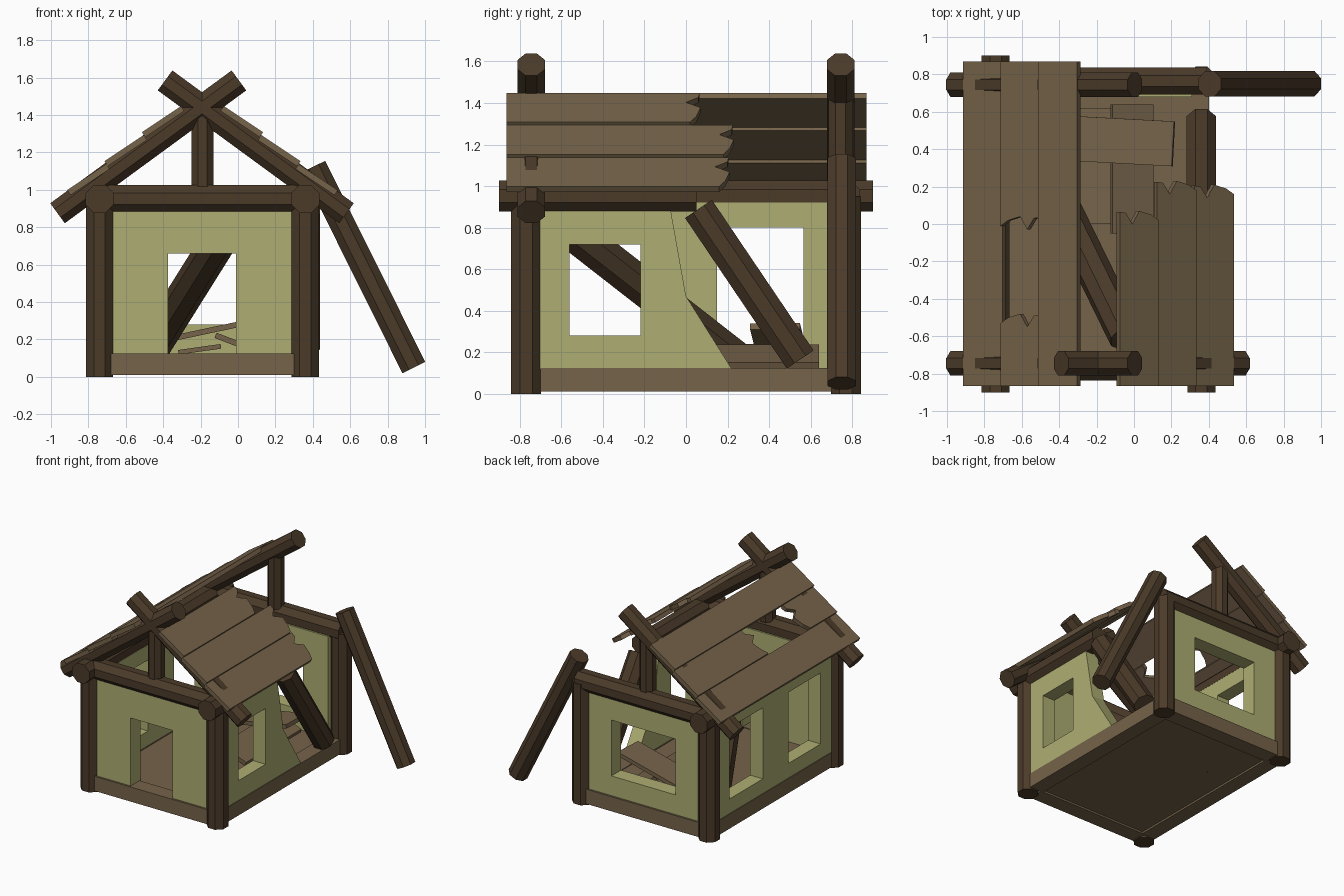
import bpy, bmesh, math
from mathutils import Vector, Matrix

if "Cube" in bpy.data.objects:
    bpy.data.objects.remove(bpy.data.objects["Cube"])

CX = -0.19  # centre line of the hut


def material(name, rgb):
    m = bpy.data.materials.new(name)
    m.diffuse_color = (*rgb, 1)
    m.use_nodes = True
    m.node_tree.nodes["Principled BSDF"].inputs["Base Color"].default_value = m.diffuse_color
    return m


LOG = material("log_wood", (0.07, 0.043, 0.022))
PLANK = material("plank_wood", (0.18, 0.125, 0.068))
PLASTER = material("green_plaster", (0.42, 0.42, 0.17))


def add(name, mesh, mat):
    mesh.materials.clear()
    mesh.materials.append(mat)
    ob = bpy.data.objects.new(name, mesh)
    bpy.context.collection.objects.link(ob)
    return ob


def log(name, a, b, apothem=0.073):
    """Eight-sided log between two points, flats facing the axes."""
    a, b = Vector(a), Vector(b)
    d = (b - a).normalized()
    ref = Vector((1, 0, 0)) if abs(d.y) > 0.5 else Vector((0, 1, 0))
    s = d.cross(ref).normalized()
    t = d.cross(s)
    mat = Matrix((s, t, d)).transposed().to_4x4()
    mat.translation = (a + b) / 2
    r = apothem / math.cos(math.pi / 8)
    bm = bmesh.new()
    bmesh.ops.create_cone(bm, cap_ends=True, segments=8, radius1=r, radius2=r,
                          depth=(b - a).length,
                          matrix=mat @ Matrix.Rotation(math.pi / 8, 4, 'Z'))
    me = bpy.data.meshes.new(name)
    bm.to_mesh(me)
    bm.free()
    return add(name, me, LOG)


def box(name, lo, hi, mat, rot=None):
    lo, hi = Vector(lo), Vector(hi)
    m = Matrix.Translation((lo + hi) / 2) @ (rot or Matrix()) @ Matrix.Diagonal((*(hi - lo), 1))
    bm = bmesh.new()
    bmesh.ops.create_cube(bm, size=1, matrix=m)
    me = bpy.data.meshes.new(name)
    bm.to_mesh(me)
    bm.free()
    return add(name, me, mat)


def slab(name, outlines, origin, u, v, thick, mat):
    """Flat panel from a 2D outline (later outlines are holes)."""
    cu = bpy.data.curves.new(name, 'CURVE')
    cu.dimensions, cu.fill_mode, cu.extrude = '2D', 'BOTH', thick / 2
    for pts in outlines:
        sp = cu.splines.new('POLY')
        sp.points.add(len(pts) - 1)
        for p, q in zip(sp.points, pts):
            p.co = (*q, 0, 1)
        sp.use_cyclic_u = True
    tmp = bpy.data.objects.new(name + "_outline", cu)
    bpy.context.collection.objects.link(tmp)
    dg = bpy.context.evaluated_depsgraph_get()
    me = bpy.data.meshes.new_from_object(tmp.evaluated_get(dg))
    bpy.data.objects.remove(tmp)
    u, v = Vector(u).normalized(), Vector(v).normalized()
    m = Matrix((u, v, u.cross(v))).transposed().to_4x4()
    m.translation = origin
    me.transform(m)
    for p in me.polygons:
        p.use_smooth = False
    return add(name, me, mat)


def rect(u0, u1, v0, v1):
    return [(u0, v0), (u1, v0), (u1, v1), (u0, v1)]


# Corner posts
for x in (-0.74, 0.36):
    for y in (-0.77, 0.77):
        log("corner_post", (x, y, 0), (x, y, 0.95))

# Gable frames: tie beam, king post, rafters (the back right rafter has fallen)
for y, end in ((-1, "front"), (1, "back")):
    log(end + "_tie_beam", (-0.77, y * 0.765, 0.952), (0.39, y * 0.765, 0.952))
    log(end + "_king_post", (CX, y * 0.745, 1.0), (CX, y * 0.745, 1.43), 0.058)
    log(end + "_left_rafter", (-0.965, y * 0.745, 0.875), (0.005, y * 0.745, 1.585), 0.066)
log("front_right_rafter", (0.58, -0.745, 0.875), (-0.39, -0.745, 1.585), 0.066)

# Wall plates, the right one snapped
log("left_wall_plate", (-0.74, -0.9, 0.952), (-0.74, 0.9, 0.952), 0.075)
log("right_wall_plate", (0.36, -0.9, 0.952), (0.36, 0.05, 0.952), 0.075)

# Fallen logs
log("leaning_rafter", (0.405, 0.75, 1.125), (0.94, 0.75, 0.05), 0.068)
log("fallen_wall_plate", (0.36, 0.06, 0.89), (0.36, 0.55, 0.165), 0.078)
log("fallen_ridge_log", (-0.04, -0.605, 0.825), (-0.495, 0.325, 0.10), 0.088)

# Floor and sill rails
box("floor", (-0.70, -0.72, 0.025), (0.32, 0.72, 0.12), PLANK)
for s in (-1, 1):
    ya, yb = sorted((s * 0.69, s * 0.815))
    box("end_sill", (-0.68, ya, 0.01), (0.30, yb, 0.125), PLANK)
    xa, xb = sorted((CX + s * 0.47, CX + s * 0.59))
    box("side_sill", (xa, -0.70, 0.01), (xb, 0.70, 0.125), PLANK)

# Plaster walls
X, Y, Z = (1, 0, 0), (0, 1, 0), (0, 0, 1)
slab("front_wall", [[(-0.69, 0.12), (-0.375, 0.12), (-0.375, 0.66), (-0.01, 0.66),
                     (-0.01, 0.12), (0.31, 0.12), (0.31, 0.92), (-0.69, 0.92)]],
     (0, -0.74, 0), X, Z, 0.12, PLASTER)
slab("back_wall", [rect(-0.69, 0.31, 0.12, 0.92), rect(-0.47, 0.09, 0.28, 0.72)],
     (0, 0.74, 0), X, Z, 0.12, PLASTER)
slab("left_wall", [rect(-0.71, 0.71, 0.12, 0.92), rect(-0.57, -0.17, 0.24, 0.8),
                   rect(0.15, 0.565, 0.24, 0.8)],
     (-0.72, 0, 0), Y, Z, 0.11, PLASTER)
slab("broken_right_wall", [[(-0.71, 0.12), (0.22, 0.12), (0, 0.47), (-0.08, 0.92), (-0.71, 0.92)],
                           rect(-0.56, -0.22, 0.28, 0.72)],
     (0.34, 0, 0), Y, Z, 0.11, PLASTER)

# Roof boards: lapped rows, some with splintered ends
W = 0.252  # board width along the slope
SPLINTER = [(0, -0.03), (0.2, 0.0), (0.5, 0.02), (0.68, -0.05), (0.85, 0.01), (1, 0.015)]


def roof_board(name, side, row, y0, y1, jag0=False, jag1=False):
    x = CX + side * (0.715 - 0.2 * row)
    z = 0.985 + 0.155 * row
    right = [(y1 + (j if jag1 else 0), v * W) for v, j in SPLINTER]
    left = [(y0 + (j if jag0 else 0), v * W) for v, j in reversed(SPLINTER)]
    slab(name, [right + left], (x, 0, z), Y, (-side * 0.21, 0, 0.14), 0.032, PLANK)


roof_board("left_lower_board", -1, 0, -0.865, 0.87)
roof_board("left_middle_board_front", -1, 1, -0.865, -0.50, jag1=True)
roof_board("left_middle_board_back", -1, 1, 0.02, 0.87, jag0=True)
roof_board("left_upper_board", -1, 2, -0.865, 0.87)
for row, y in enumerate((0.19, 0.21, 0.05)):
    roof_board("right_broken_board", 1, row, -0.865, y, jag1=True)

# Planks lying on the floor
R = Matrix.Rotation
box("debris_plank_cross", (-0.60, 0.33, 0.225), (0.22, 0.57, 0.255), PLANK,
    R(math.radians(-12), 4, 'Y') @ R(math.radians(-3), 4, 'Z'))
box("debris_plank_long", (-0.128, -0.05, 0.165), (0.108, 0.64, 0.195), PLANK,
    R(math.radians(21), 4, 'Y'))
box("debris_plank_left", (-0.32, 0.0, 0.135), (-0.09, 0.62, 0.16), PLANK,
    R(math.radians(-8), 4, 'Y'))
